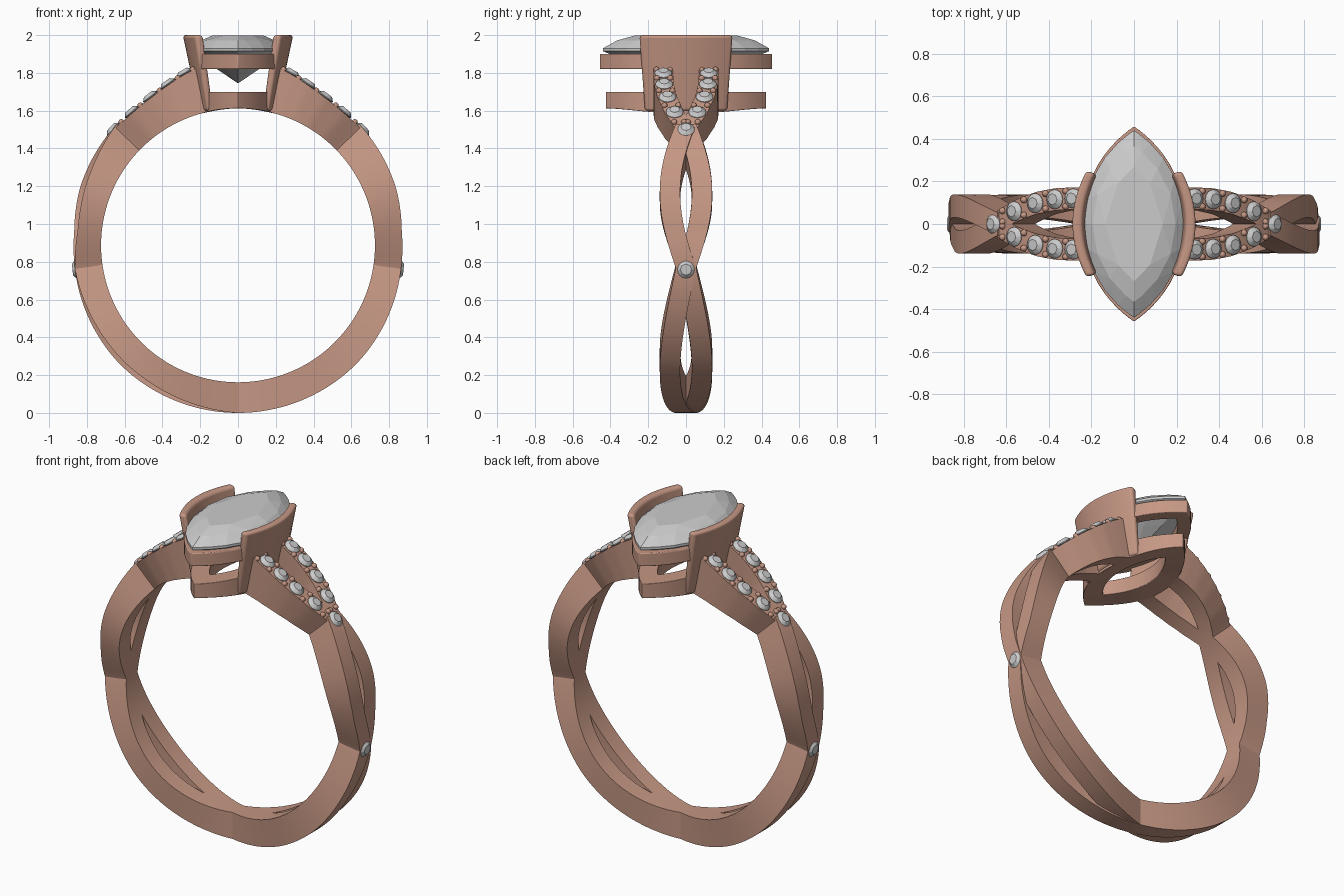
import bpy, bmesh
from math import sin, cos, pi, sqrt, radians, degrees
from mathutils import Vector, Matrix

if "Cube" in bpy.data.objects:
    bpy.data.objects.remove(bpy.data.objects["Cube"])

CZ, RIN = 0.887, 0.725          # finger hole centre height and radius
gold = bpy.data.materials.new("rose_gold")
gold.diffuse_color = (0.56, 0.31, 0.23, 1)
gold.use_nodes = True
gold.node_tree.nodes["Principled BSDF"].inputs["Base Color"].default_value = gold.diffuse_color


def finish(name, bm, mat=None, smooth=True, bevel=0.0):
    bmesh.ops.recalc_face_normals(bm, faces=bm.faces)
    me = bpy.data.meshes.new(name)
    bm.to_mesh(me)
    bm.free()
    ob = bpy.data.objects.new(name, me)
    bpy.context.collection.objects.link(ob)
    if mat:
        me.materials.append(mat)
    if bevel:
        m = ob.modifiers.new("round_edges", 'BEVEL')
        m.width, m.segments, m.limit_method = bevel, 4, 'ANGLE'
        m.angle_limit = radians(40)
    if smooth:
        bpy.ops.object.select_all(action='DESELECT')
        bpy.context.view_layer.objects.active = ob
        ob.select_set(True)
        bpy.ops.object.shade_smooth_by_angle(angle=radians(40))
    return ob


def loft(sections, closed=False):
    """Skin a list of equal-length section loops."""
    bm = bmesh.new()
    rows = [[bm.verts.new(p) for p in s] for s in sections]
    k = len(rows[0])
    for i in range(len(rows) if closed else len(rows) - 1):
        a, b = rows[i], rows[(i + 1) % len(rows)]
        for j in range(k):
            bm.faces.new((a[j], a[(j + 1) % k], b[(j + 1) % k], b[j]))
    if not closed:
        bm.faces.new(rows[0])
        bm.faces.new(rows[-1])
    return bm


def interp(table, t):
    for (t0, v0), (t1, v1) in zip(table, table[1:]):
        if t <= t1:
            return v0 + (v1 - v0) * (t - t0) / (t1 - t0)
    return table[-1][1]


def polar(deg, r, y, side):
    a = radians(deg)
    return Vector((side * r * cos(a), y, CZ + r * sin(a)))


def strip(name, t0, t1, n, yfun, rfun, half, side):
    """Rectangular band following the finger hole between two angles."""
    secs = []
    for i in range(n + 1):
        t = t0 + (t1 - t0) * i / n
        y, r = yfun(t), rfun(t)
        secs.append([polar(t, RIN, y - half, side), polar(t, RIN, y + half, side),
                     polar(t, r, y + half, side), polar(t, r, y - half, side)])
    return finish(name, loft(secs), gold)


def marquise(a, b, n):
    """Pointed oval outline, half length a along y, half width b along x."""
    R = (a * a + b * b) / (2 * b)
    ys = [-a * cos(pi * i / n) for i in range(n + 1)]
    right = [(sqrt(R * R - y * y) - (R - b), y) for y in ys]
    return right + [(-x, y) for x, y in right[-2:0:-1]]


def hull_gem(name, pts, matrix=Matrix()):
    bm = bmesh.new()
    for p in pts:
        bm.verts.new(p)
    bmesh.ops.convex_hull(bm, input=bm.verts)
    bmesh.ops.dissolve_limit(bm, angle_limit=radians(1), verts=bm.verts, edges=bm.edges)
    bm.transform(matrix)
    return finish(name, bm, smooth=False)


def small_gem(name, pos, normal, r):
    def ring(k, rad, z, off=0):
        return [(rad * cos(2 * pi * (i + off) / k), rad * sin(2 * pi * (i + off) / k), z) for i in range(k)]
    pts = ring(8, r * .58, r * .38) + ring(16, r, 0) + ring(16, r, -r * .08) + [(0, 0, -r * .85)]
    rot = normal.to_track_quat('Z', 'Y').to_matrix().to_4x4()
    hull_gem(name, pts, Matrix.Translation(pos) @ rot)


# Twisting band strands, two per side
def phase(t):
    return interp([(-90, 2 * pi), (-8, pi), (45, 0)], t)


band_r = [(-90, .887), (-45, .887), (-8, .872), (5, .870), (20, .890), (45, .908)]
for side, tag in ((1, "right"), (-1, "left")):
    for s, kind in ((1, "a"), (-1, "b")):
        def y_of(t):
            return s * .085 * sin(phase(t))

        def r_of(t):
            return interp(band_r, t) - .025 * max(0, s * side * sin(phase(t)) * side)
        strip(f"{tag}_strand_{kind}", -90, 45, 72, lambda t: side * y_of(t), r_of, .054, side)

# Forked shoulders set with a row of small gems
gem_t = [42.9, 51.4, 59.4, 66.4, 72.6]
gem_y = [(42.9, 0), (51.4, .06), (59.4, .098), (66.4, .116), (72.6, .120), (80, .120)]
top_r = [(42, .896), (52, .897), (60, .908), (66, .924), (72, .946), (80, .975)]
for side, tag in ((1, "right"), (-1, "left")):
    for s, kind in ((1, "back"), (-1, "front")):
        yf = lambda t: s * interp(gem_y, max(t, 42.9))
        strip(f"{tag}_{kind}_shoulder", 42.5, 77, 24, yf, lambda t: interp(top_r, t), .052, side)
        bm = bmesh.new()
        for i, t in enumerate(gem_t):
            if i or s == 1:
                slope = (interp(top_r, t + 2) - interp(top_r, t - 2)) / (radians(4) * .92)
                ang = t - degrees(slope)
                nrm = polar(ang, 1, 0, side) - Vector((0, 0, CZ))
                small_gem(f"{tag}_{kind}_gem_{i + 1}", polar(t, interp(top_r, t) + .008, yf(t), side), nrm, .046)
            # Bead prongs between neighbouring gems
            tm = t + 3.7 if i < 4 else 75.5
            for off in (-.036, .036):
                p = polar(tm, interp(top_r, tm) + .002, yf(tm) + off, side)
                bmesh.ops.create_icosphere(bm, subdivisions=2, radius=.016, matrix=Matrix.Translation(p))
        finish(f"{tag}_{kind}_beads", bm, gold)
    # Single gem where the strands cross
    small_gem(f"{tag}_side_gem", polar(-8.4, .866, 0, side), Vector((side, 0, -.1)), .052)


# Marquise rails under the centre gem
def rail(name, outer, inner, z0, z1, bevel, hug=False):
    secs = []
    for (xo, yo), (xi, yi) in zip(marquise(*outer, 24), marquise(*inner, 24)):
        zb = [CZ + sqrt(RIN ** 2 - x * x) if hug else z0 for x in (xo, xi)]
        secs.append([(xo, yo, zb[0]), (xo, yo, z1), (xi, yi, z1), (xi, yi, zb[1])])
    finish(name, loft(secs, closed=True), gold, bevel=bevel)


rail("upper_rail", (.458, .245), (.36, .175), 1.82, 1.90, .026)
rail("lower_rail", (.425, .20), (.27, .10), 1.615, 1.70, .022, hug=True)

# Curved side walls gripping the centre gem
for side, tag in ((1, "right"), (-1, "left")):
    secs = []
    for i in range(17):
        u = -1 + i / 8
        def pt(x0, sag, half, z):
            return (side * (x0 - sag * u * u), half * u, z)
        secs.append([pt(.206, .045, .222, 1.597), pt(.292, .066, .25, 2.0),
                     pt(.243, .060, .238, 2.0), pt(.160, .030, .210, 1.602)])
    finish(f"{tag}_claw_wall", loft(secs), gold, bevel=.016)

# Faceted marquise centre gem
pts = [(x, y, 1.998) for x, y in marquise(.27, .135, 4)]
pts += [(x, y, 1.972) for x, y in marquise(.365, .195, 8)]
pts += [(x, y, z) for z in (1.915, 1.93) for x, y in marquise(.44, .24, 12)]
pts += [(x, y, 1.832) for x, y in marquise(.24, .13, 4)] + [(0, 0, 1.745)]
hull_gem("centre_gem", pts)
